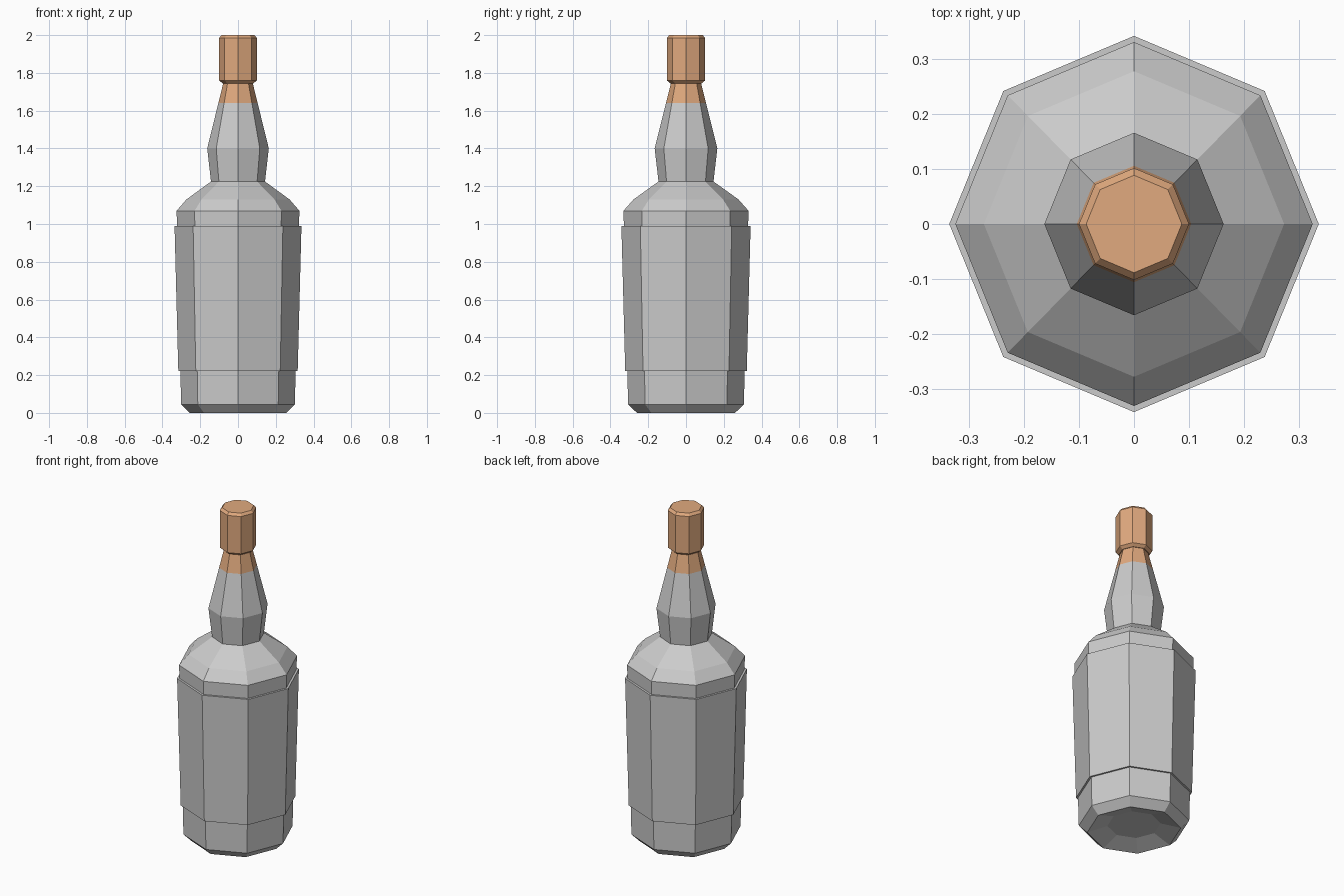
import bpy, bmesh
from math import cos, sin, tau

if "Cube" in bpy.data.objects:
    bpy.data.objects.remove(bpy.data.objects["Cube"])

SIDES = 8
Y_STRETCH = 1.018   # the bottle is very slightly deeper than wide

copper = bpy.data.materials.new("copper_orange")
copper.diffuse_color = (0.75, 0.40, 0.21, 1)
copper.use_nodes = True
copper.node_tree.nodes["Principled BSDF"].inputs["Base Color"].default_value = copper.diffuse_color


def lathe(name, profile, material=None, cap_start=False, cap_end=False, closed=False):
    """Revolve (radius, z) points, listed from bottom to top, into a flat-faced octagonal part."""
    bm = bmesh.new()
    rings = [[bm.verts.new((r * cos(tau * i / SIDES), r * sin(tau * i / SIDES) * Y_STRETCH, z))
              for i in range(SIDES)] for r, z in profile]
    pairs = list(zip(rings, rings[1:]))
    if closed:
        pairs.append((rings[-1], rings[0]))
    for low, high in pairs:
        for i in range(SIDES):
            j = (i + 1) % SIDES
            bm.faces.new((low[i], low[j], high[j], high[i]))
    if cap_start:
        bm.faces.new(rings[0][::-1])
    if cap_end:
        bm.faces.new(rings[-1])
    bmesh.ops.recalc_face_normals(bm, faces=bm.faces)
    mesh = bpy.data.meshes.new(name)
    bm.to_mesh(mesh)
    bm.free()
    if material:
        mesh.materials.append(material)
    obj = bpy.data.objects.new(name, mesh)
    bpy.context.collection.objects.link(obj)
    return obj


# Glass body with a recessed base, rounded shoulder and bulging neck
lathe("bottle_body", [(0.145, 0.035), (0.255, 0.0), (0.301, 0.045), (0.325, 1.07),
                      (0.273, 1.13), (0.143, 1.225), (0.163, 1.40), (0.104, 1.64)],
      cap_start=True)

# Label sleeve standing slightly proud of the body
lathe("label", [(0.305, 0.222), (0.316, 0.222), (0.336, 0.99), (0.323, 0.99)], closed=True)

# Coloured foil on the upper neck
lathe("neck_foil", [(0.104, 1.64), (0.077, 1.75)], copper)

# Stopper with chamfered ends
lathe("stopper", [(0.082, 1.745), (0.100, 1.76), (0.100, 1.985), (0.087, 2.0)],
      copper, cap_start=True, cap_end=True)
